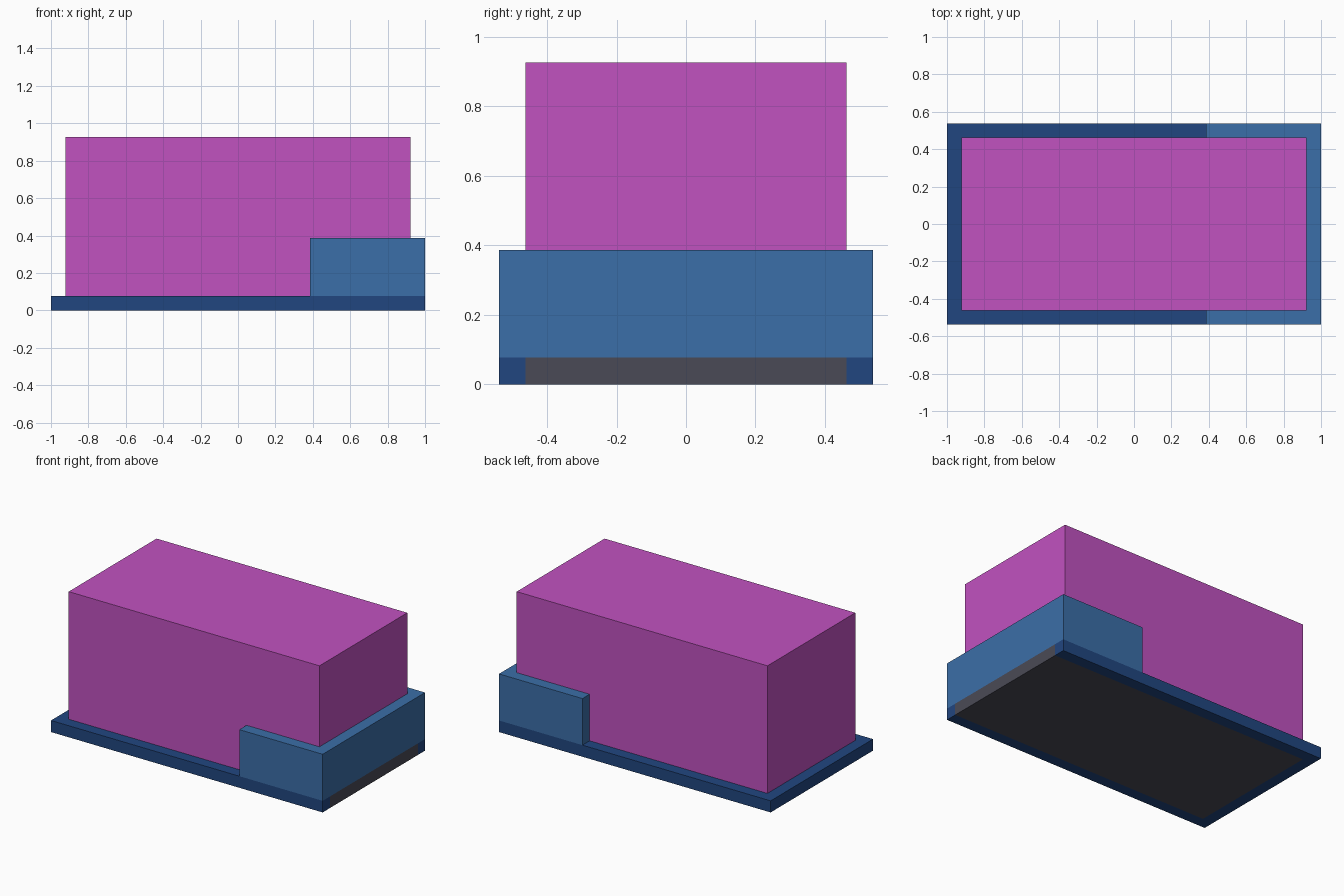
import bpy, bmesh

cube = bpy.data.objects.get("Cube")
if cube:
    bpy.data.objects.remove(cube, do_unlink=True)


def material(name, srgb):
    lin = [(c / 255 / 12.92) if c <= 10 else ((c / 255 + 0.055) / 1.055) ** 2.4 for c in srgb]
    mat = bpy.data.materials.new(name)
    mat.use_nodes = True
    mat.diffuse_color = (*lin, 1)
    mat.node_tree.nodes["Principled BSDF"].inputs["Base Color"].default_value = (*lin, 1)
    return mat


def prism(name, outline, z0, z1, mat):
    """Extrude a counter-clockwise outline from z0 up to z1."""
    bm = bmesh.new()
    face = bm.faces.new([bm.verts.new((x, y, z0)) for x, y in outline])
    new = bmesh.ops.extrude_face_region(bm, geom=[face], use_keep_orig=True)["geom"]
    bmesh.ops.translate(bm, vec=(0, 0, z1 - z0),
                        verts=[v for v in new if isinstance(v, bmesh.types.BMVert)])
    bmesh.ops.recalc_face_normals(bm, faces=bm.faces)
    mesh = bpy.data.meshes.new(name)
    bm.to_mesh(mesh)
    bm.free()
    mesh.materials.append(mat)
    obj = bpy.data.objects.new(name, mesh)
    bpy.context.scene.collection.objects.link(obj)
    return obj


def rect(x0, x1, y):
    return [(x0, -y), (x1, -y), (x1, y), (x0, y)]


navy = material("navy", (33, 70, 128))
blue = material("steel blue", (59, 110, 168))
magenta = material("magenta", (193, 82, 192))
grey = material("dark grey", (74, 74, 86))

HALF_X, HALF_Y = 1.0, 0.538      # outer footprint
IN_X, IN_Y = 0.923, 0.462        # inner footprint
BASE, CUFF, TOP = 0.077, 0.387, 0.926

# U-shaped rim, open toward +x
prism("base_rim", [(-HALF_X, -HALF_Y), (HALF_X, -HALF_Y), (HALF_X, -IN_Y), (-IN_X, -IN_Y),
                   (-IN_X, IN_Y), (HALF_X, IN_Y), (HALF_X, HALF_Y), (-HALF_X, HALF_Y)],
      0, BASE, navy)
# Floor filling the rim, flush with the open end
prism("base_floor", rect(-IN_X, HALF_X, IN_Y), 0, BASE, grey)
# Main block
prism("main_block", rect(-IN_X, IN_X, IN_Y), BASE, TOP, magenta)
# Cuff wrapping three sides of the +x end
CUFF_X = 0.386
prism("end_cuff", [(CUFF_X, -HALF_Y), (HALF_X, -HALF_Y), (HALF_X, HALF_Y), (CUFF_X, HALF_Y),
                   (CUFF_X, IN_Y), (IN_X, IN_Y), (IN_X, -IN_Y), (CUFF_X, -IN_Y)],
      BASE, CUFF, blue)
